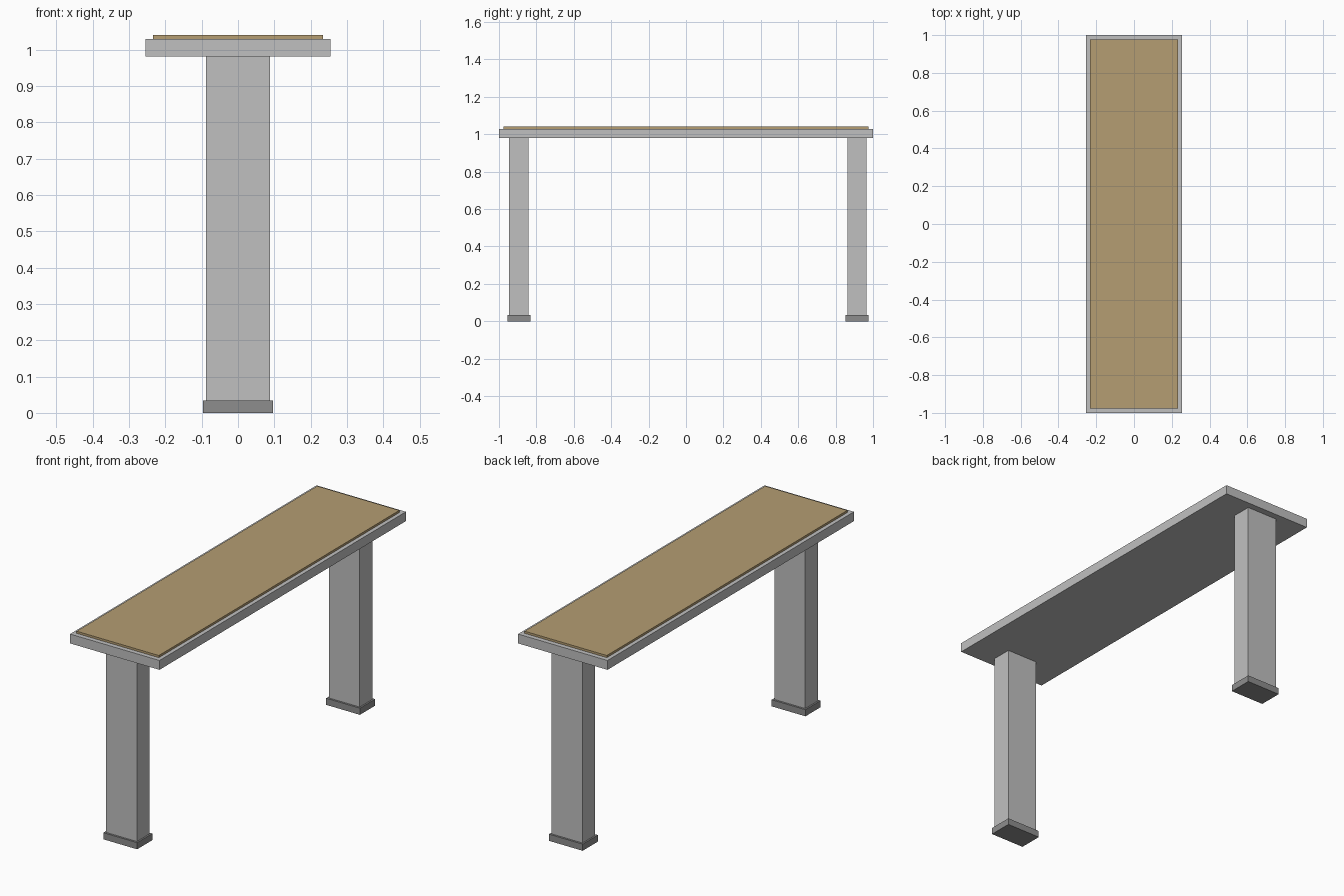
import bpy

cube = bpy.data.objects.get("Cube")
if cube:
    bpy.data.objects.remove(cube, do_unlink=True)


def material(name, rgb):
    mat = bpy.data.materials.new(name)
    mat.use_nodes = True
    color = (*rgb, 1)
    mat.diffuse_color = color
    mat.node_tree.nodes["Principled BSDF"].inputs["Base Color"].default_value = color
    return mat


def box(name, width, depth, bottom, top, mat, y=0):
    bpy.ops.mesh.primitive_cube_add(size=1, location=(0, y, (bottom + top) / 2))
    obj = bpy.context.object
    obj.name = name
    obj.scale = (width, depth, top - bottom)
    bpy.ops.object.transform_apply(location=False, rotation=False, scale=True)
    obj.data.materials.append(mat)
    return obj


light_grey = material("light grey metal", (0.53, 0.53, 0.53))
dark_grey = material("dark grey foot", (0.27, 0.27, 0.27))
tan = material("tan wood", (0.46, 0.34, 0.17))

FOOT_TOP, SLAB_BOTTOM, SLAB_TOP, BOARD_TOP = 0.034, 0.981, 1.029, 1.04

# Table top with a raised wooden board
box("top_slab", 0.508, 2.0, SLAB_BOTTOM, SLAB_TOP, light_grey)
box("wood_board", 0.467, 1.952, SLAB_TOP, BOARD_TOP, tan)

# Leg and foot at each end
for side, y in (("front", -0.894), ("back", 0.914)):
    box(side + "_leg", 0.175, 0.103, FOOT_TOP, SLAB_BOTTOM, light_grey, y)
    box(side + "_foot", 0.192, 0.123, 0, FOOT_TOP, dark_grey, y)
